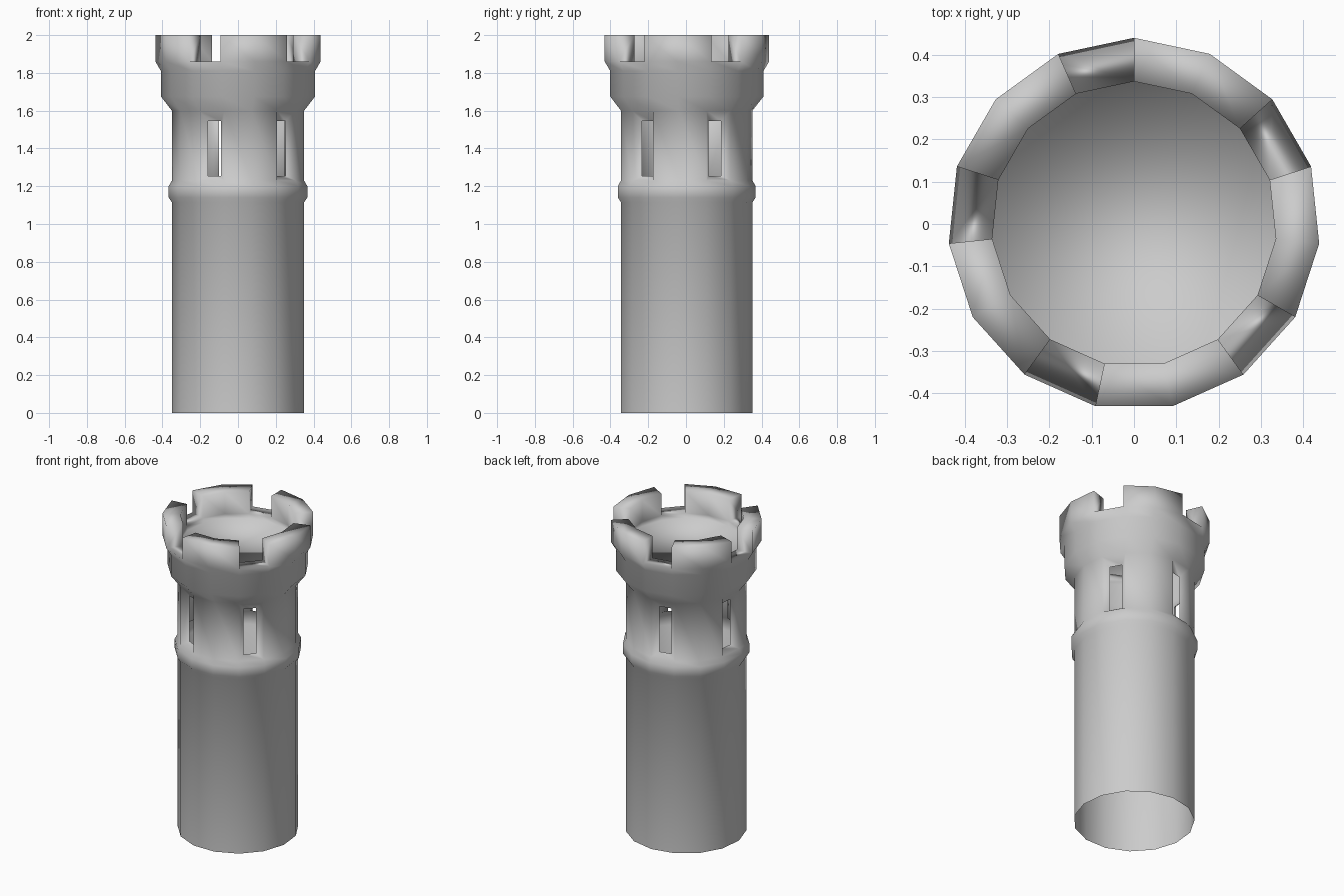
import bpy, bmesh, math
from mathutils import Vector

if "Cube" in bpy.data.objects:
    bpy.data.objects.remove(bpy.data.objects["Cube"])

N = 15  # sides of the tower; every third side carries a window and a crenel


def ring(bm, r, z):
    """One ring of vertices, starting at +y and running clockwise."""
    return [bm.verts.new((r * math.sin(2 * math.pi * k / N),
                          r * math.cos(2 * math.pi * k / N), z)) for k in range(N)]


def is_gap(k):
    return k % 3 == 2


def window(bm, quad, z0, z1, half=0.038, radius=0.305):
    """Funnel-shaped recess from a wall panel to an open slit."""
    mid = sum((v.co for v in quad), Vector()) / 4
    out = Vector((mid.x, mid.y, 0)).normalized()
    side = (quad[1].co - quad[0].co).normalized()
    hole = [bm.verts.new(out * radius + side * half * s + Vector((0, 0, z)))
            for s, z in ((-1, z0), (1, z0), (1, z1), (-1, z1))]
    for i in range(4):
        j = (i + 1) % 4
        bm.faces.new((quad[i], quad[j], hole[j], hole[i]))


bm = bmesh.new()

# Outer wall: shaft, belt moulding, window storey, flared collar
profile = [(0.352, 0), (0.352, 1.115), (0.369, 1.14), (0.369, 1.20), (0.352, 1.23),
           (0.352, 1.60), (0.41, 1.675), (0.41, 1.81), (0.44, 1.86)]
rings = [ring(bm, r, z) for r, z in profile]
for i in range(len(rings) - 1):
    for k in range(N):
        n = (k + 1) % N
        quad = (rings[i][k], rings[i][n], rings[i + 1][n], rings[i + 1][k])
        if i == 4 and is_gap(k):
            window(bm, quad, 1.255, 1.545)
        else:
            bm.faces.new(quad)

# Parapet: crenel sills, merlons, inner wall and platform
outer, inner = rings[-1], ring(bm, 0.337, 1.86)
outer_top, inner_top = ring(bm, 0.44, 2.0), ring(bm, 0.337, 2.0)
floor = ring(bm, 0.337, 1.83)
for k in range(N):
    n = (k + 1) % N
    bm.faces.new((inner[k], inner[n], floor[n], floor[k]))
    if is_gap(k):
        bm.faces.new((outer[k], outer[n], inner[n], inner[k]))
        bm.faces.new((outer[k], inner[k], inner_top[k], outer_top[k]))
        bm.faces.new((outer[n], outer_top[n], inner_top[n], inner[n]))
    else:
        bm.faces.new((outer[k], outer[n], outer_top[n], outer_top[k]))
        bm.faces.new((outer_top[k], outer_top[n], inner_top[n], inner_top[k]))
        bm.faces.new((inner_top[k], inner_top[n], inner[n], inner[k]))
bm.faces.new(floor)

bmesh.ops.recalc_face_normals(bm, faces=bm.faces)
for f in bm.faces:
    f.smooth = True
mesh = bpy.data.meshes.new("castle_tower")
bm.to_mesh(mesh)
bm.free()
bpy.context.collection.objects.link(bpy.data.objects.new("castle_tower", mesh))
